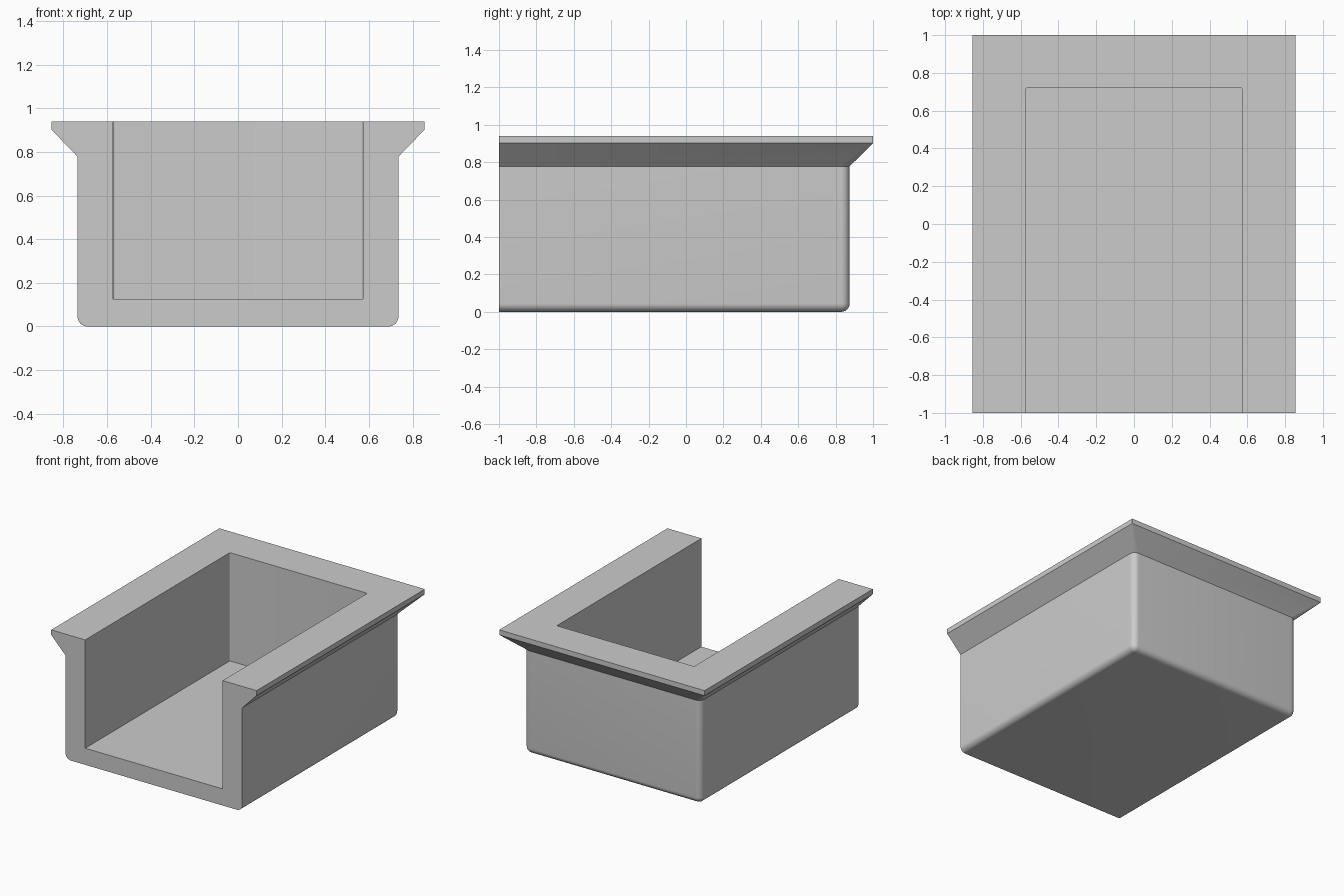
import bpy, bmesh, math

cube = bpy.data.objects.get("Cube")
if cube:
    bpy.data.objects.remove(cube, do_unlink=True)

FRONT = -1.0
SEGMENTS = 8
FILLET = 0.045


def ring(half_width, back, radius, z):
    """Open U-shaped outline with rounded back corners."""
    points = [(half_width, FRONT, z)]
    for side, start in ((1, 0), (-1, math.pi / 2)):
        for i in range(SEGMENTS + 1):
            a = start + math.pi / 2 * i / SEGMENTS
            points.append((side * (half_width - radius) + radius * math.cos(a),
                           back - radius + radius * math.sin(a), z))
    return points + [(-half_width, FRONT, z)]


# Rounded bottom edge
levels = []
for i in range(SEGMENTS + 1):
    a = math.pi / 2 * i / SEGMENTS
    inset = FILLET * (1 - math.sin(a))
    levels.append(ring(0.735 - inset, 0.875 - inset, FILLET - inset, FILLET * (1 - math.cos(a))))

# Straight wall, sloped flange, rim, then the cavity down to its floor
levels += [
    ring(0.735, 0.875, FILLET, 0.778),
    ring(0.855, 1.0, 0.002, 0.902),
    ring(0.855, 1.0, 0.002, 0.94),
    ring(0.572, 0.72, 0.008, 0.94),
    ring(0.572, 0.72, 0.008, 0.125),
]

bm = bmesh.new()
rings = [[bm.verts.new(p) for p in level] for level in levels]
for low, high in zip(rings, rings[1:]):
    for i in range(len(low) - 1):
        bm.faces.new((low[i], low[i + 1], high[i + 1], high[i]))

# Underside, cavity floor and open front
bm.faces.new(rings[0])
bm.faces.new(rings[-1])
bm.faces.new([r[0] for r in rings] + [r[-1] for r in reversed(rings)])
bmesh.ops.remove_doubles(bm, verts=bm.verts, dist=0.00005)
bmesh.ops.recalc_face_normals(bm, faces=bm.faces)

mesh = bpy.data.meshes.new("open_tray")
bm.to_mesh(mesh)
bm.free()
tray = bpy.data.objects.new("open_tray", mesh)
bpy.context.collection.objects.link(tray)

# Plain grey
grey = bpy.data.materials.new("plain_grey")
grey.use_nodes = True
colour = (0.6, 0.6, 0.6, 1)
grey.diffuse_color = colour
grey.node_tree.nodes["Principled BSDF"].inputs["Base Color"].default_value = colour
mesh.materials.append(grey)

bpy.ops.object.select_all(action="DESELECT")
tray.select_set(True)
bpy.context.view_layer.objects.active = tray
bpy.ops.object.shade_smooth_by_angle(angle=math.radians(30))
